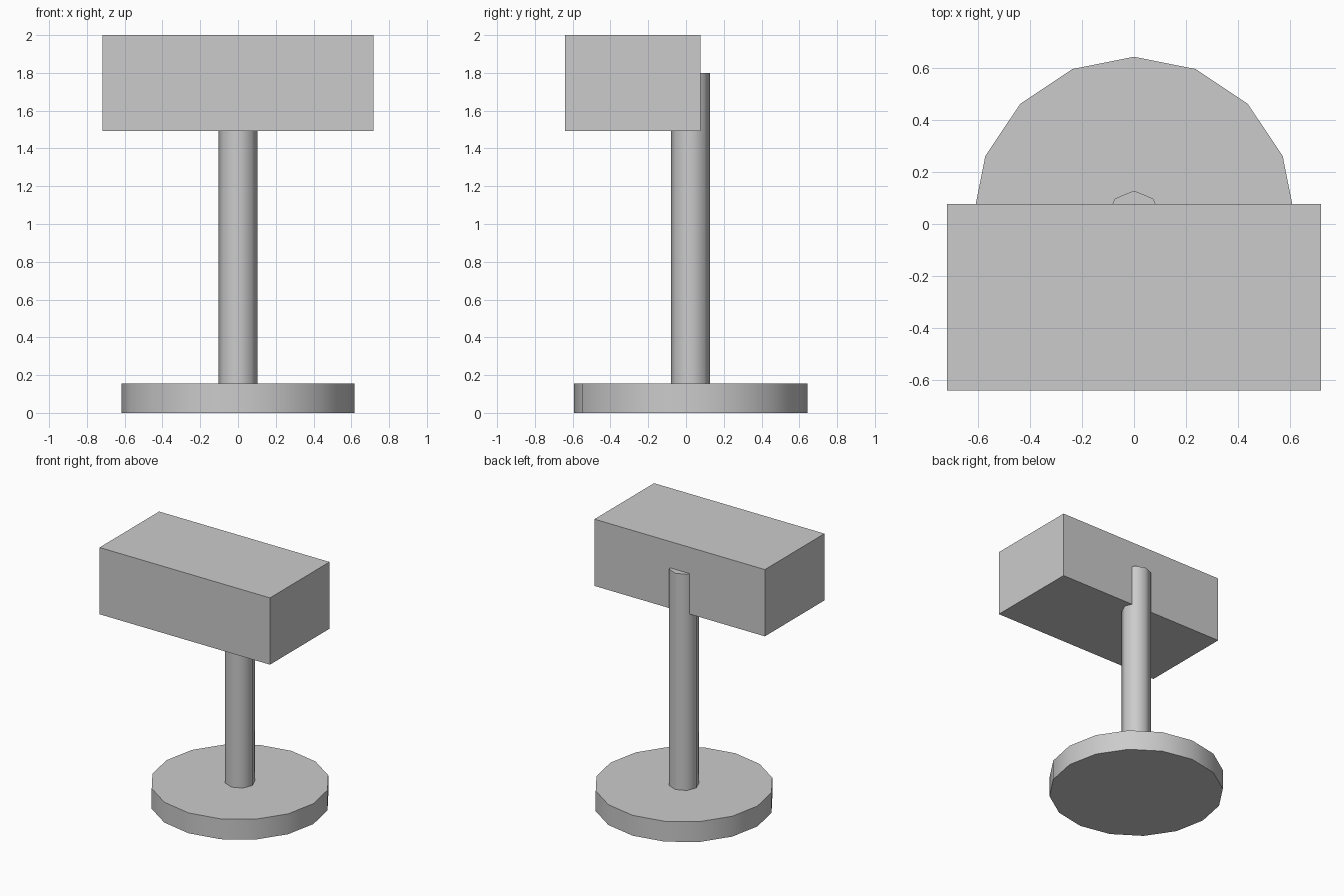
import bpy, math

if "Cube" in bpy.data.objects:
    bpy.data.objects.remove(bpy.data.objects["Cube"])

grey = bpy.data.materials.new("light grey")
grey.diffuse_color = (0.6, 0.6, 0.6, 1)
grey.use_nodes = True
grey.node_tree.nodes["Principled BSDF"].inputs["Base Color"].default_value = grey.diffuse_color

AXIS_Y = 0.024  # shared axis of base and post


def finish(name):
    ob = bpy.context.object
    ob.name = name
    ob.data.materials.append(grey)
    return ob


def cylinder(name, sides, radius, z0, z1):
    bpy.ops.mesh.primitive_cylinder_add(
        vertices=sides, radius=radius, depth=z1 - z0,
        location=(0, AXIS_Y, (z0 + z1) / 2))
    ob = finish(name)
    bpy.ops.object.shade_smooth_by_angle(angle=math.radians(60))
    return ob


# Round foot and upright post
cylinder("base", 16, 0.618, 0, 0.155)
cylinder("post", 8, 0.104, 0.15, 1.8)

# Box head, hung on the front of the post
bpy.ops.mesh.primitive_cube_add(size=1, location=(0, -0.282, 1.746))
head = finish("head")
head.scale = (1.434, 0.716, 0.508)
bpy.ops.object.transform_apply(location=False, rotation=False, scale=True)
